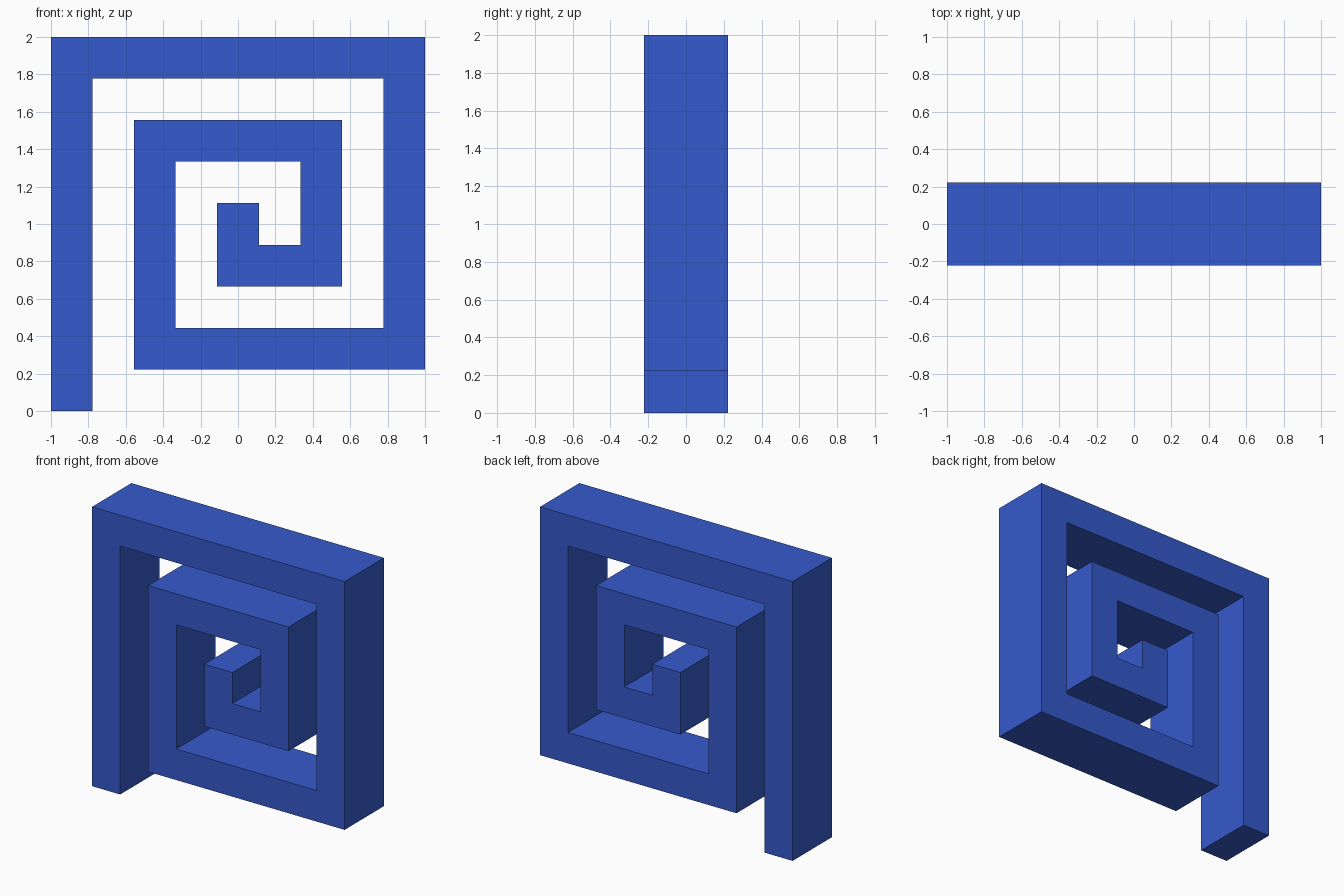
import bpy
import bmesh
from mathutils import Vector

cube = bpy.data.objects.get("Cube")
if cube:
    bpy.data.objects.remove(cube, do_unlink=True)

UNIT = 2 / 9            # bar width and gap width
HALF = UNIT / 2
DEPTH = 2 * UNIT

# Blue material
blue = bpy.data.materials.new("blue")
blue.use_nodes = True
colour = (0.036, 0.102, 0.604, 1)
blue.diffuse_color = colour
blue.node_tree.nodes["Principled BSDF"].inputs["Base Color"].default_value = colour

# Centreline: from the middle, turn a quarter left after each longer run
runs = [1.5, 2, 3, 4, 5, 6, 7, 8, 8.5]
direction = Vector((0, -1))
path = [Vector((0, 1 + HALF))]
directions = []
for run in runs:
    path.append(path[-1] + direction * run * UNIT)
    directions.append(direction)
    direction = Vector((-direction.y, direction.x))

# Offset the centreline to both sides, with mitred corners
left_side, right_side = [], []
for i, point in enumerate(path):
    touching = directions[max(i - 1, 0):i + 1]
    offset = Vector((0, 0))
    for d in touching:
        offset += Vector((-d.y, d.x)) * HALF
    left_side.append(point + offset)
    right_side.append(point - offset)
outline = left_side + right_side[::-1]

# Square spiral: outline face extruded through the depth
bm = bmesh.new()
face = bm.faces.new([bm.verts.new((p.x, -DEPTH / 2, p.y)) for p in outline])
extruded = bmesh.ops.extrude_face_region(bm, geom=[face], use_keep_orig=True)
moved = [v for v in extruded["geom"] if isinstance(v, bmesh.types.BMVert)]
bmesh.ops.translate(bm, verts=moved, vec=(0, DEPTH, 0))
bmesh.ops.recalc_face_normals(bm, faces=bm.faces)
mesh = bpy.data.meshes.new("square_spiral")
bm.to_mesh(mesh)
bm.free()
mesh.materials.append(blue)
spiral = bpy.data.objects.new("square_spiral", mesh)
bpy.context.collection.objects.link(spiral)
